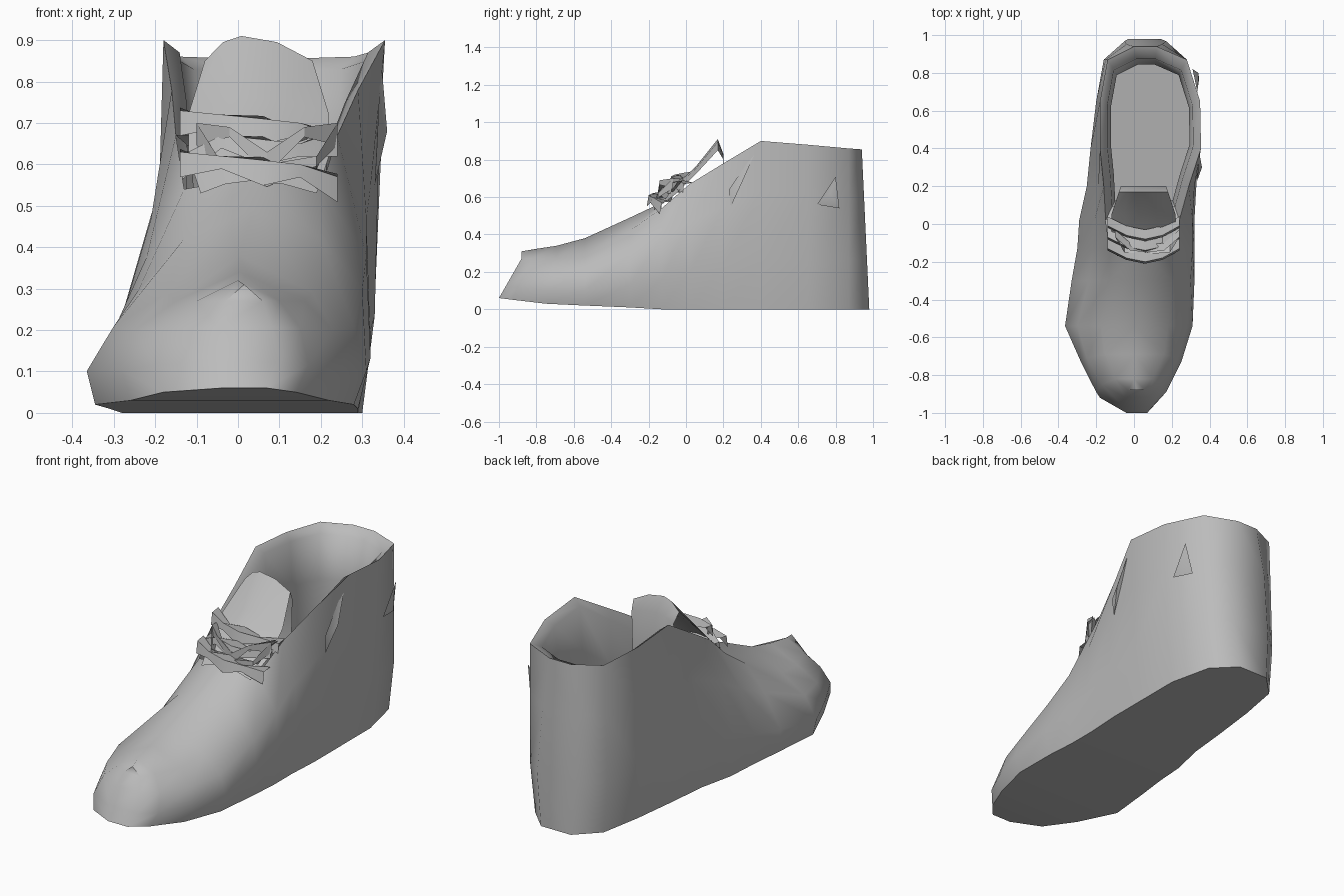
import bpy
from mathutils import Vector

old = bpy.data.objects.get("Cube")
if old:
    bpy.data.objects.remove(old, do_unlink=True)

# One plain grey for the whole boot
grey = bpy.data.materials.new("plain_grey")
grey.use_nodes = True
tone = (0.5, 0.5, 0.5, 1)
grey.diffuse_color = tone
grey.node_tree.nodes["Principled BSDF"].inputs["Base Color"].default_value = tone


def make_part(name, verts, faces, angle=1.1):
    mesh = bpy.data.meshes.new(name)
    mesh.from_pydata(verts, [], faces)
    mesh.validate()
    mesh.materials.append(grey)
    part = bpy.data.objects.new(name, mesh)
    bpy.context.collection.objects.link(part)
    bpy.ops.object.select_all(action="DESELECT")
    part.select_set(True)
    bpy.context.view_layer.objects.active = part
    bpy.ops.object.mode_set(mode="EDIT")
    bpy.ops.mesh.select_all(action="SELECT")
    bpy.ops.mesh.normals_make_consistent(inside=False)
    bpy.ops.object.mode_set(mode="OBJECT")
    bpy.ops.object.shade_smooth_by_angle(angle=angle)
    return part


def bridge(a, b, closed=False):
    count = len(a)
    steps = range(count if closed else count - 1)
    return [(a[i], a[(i + 1) % count], b[(i + 1) % count], b[i]) for i in steps]


# Stations from toe to heel:
# y, lean, sole z, shoulder z, crown z, three left x, three right x
stations = [
    (-1, .12, .06, .27, .31, -.06, -.05, -.03, .1, .08, .06),
    (-.92, .1, .05, .27, .32, -.2, -.17, -.1, .17, .15, .1),
    (-.75, .06, .03, .27, .34, -.28, -.25, -.15, .25, .23, .16),
    (-.54, 0, .02, .29, .38, -.365, -.3, -.17, .31, .28, .18),
    (-.3, 0, .01, .42, .49, -.33, -.24, -.13, .32, .3, .2),
    (-.13, 0, 0, .54, .57, -.3, -.22, -.13, .32, .31, .2),
    (.02, 0, 0, .67, 0, -.29, -.21, -.15, .32, .31, .24),
    (.2, 0, 0, .78, 0, -.25, -.19, -.16, .33, .32, .29),
    (.4, 0, 0, .9, 0, -.23, -.18, -.18, .33, .34, .355),
    (.65, 0, 0, .88, 0, -.2, -.18, -.18, .33, .345, .35),
    (.87, 0, 0, .86, 0, -.16, -.15, -.14, .28, .28, .28),
    (.98, -.04, 0, .855, 0, -.05, -.04, 0, .17, .15, .12),
]
verts, faces, lefts, rights, crowns = [], [], [], [], []


def add(x, y, z):
    verts.append(Vector((x, y, z)))
    return len(verts) - 1


# Outer shell: side walls, sole, toe cap, vamp and heel
for y, lean, base, top, crown, l1, l2, l3, r1, r2, r3 in stations:
    for rail, xs in ((lefts, (l1 + .02, l1, l2, l3)), (rights, (r1 - .03, r1, r2, r3))):
        rail.append([add(x, y + lean * f, base + (top - base) * f)
                     for x, f in zip(xs, (0, .3, .7, 1))])
    if crown:
        crowns.append(add((l3 + r3) / 2, y + lean, crown))
for i in range(len(stations) - 1):
    faces += bridge(lefts[i], lefts[i + 1]) + bridge(rights[i], rights[i + 1])
    faces.append((lefts[i][0], rights[i][0], rights[i + 1][0], lefts[i + 1][0]))
for i in range(len(crowns) - 1):
    for rail in (lefts, rights):
        faces.append((rail[i][3], crowns[i], crowns[i + 1], rail[i + 1][3]))
for end in (0, -1):
    faces += bridge(lefts[end], rights[end])
faces.append((lefts[0][3], crowns[0], rights[0][3]))

# Padded collar and lining, dropping to an insole
opening = len(crowns)
rim = [r[3] for r in lefts[opening:]] + [r[3] for r in reversed(rights[opening:])]
middle = Vector((.08, .5, 0))
last = rim
for shrink, drop in ((.85, .03), (.78, .25), (.8, .5)):
    ring = []
    for v in rim:
        p = middle + (verts[v] - middle) * shrink
        ring.append(add(p.x, p.y, max(verts[v].z - drop, .25)))
    faces += bridge(last, ring, True)
    last = ring
faces.append(last)
make_part("boot_shell", verts, faces)

# Tongue: arched grid that peaks above the throat and folds inside
rows = [(-.17, .53, .14, .03), (-.05, .62, .17, .05), (.05, .72, .17, .04),
        (.17, .85, .13, .06), (.2, .8, .12, .03), (.19, .55, .12, 0)]
tv, tf = [], []
for y, z, half, arch in rows:
    for k in (-1, -.5, 0, .5, 1):
        tv.append((.05 + half * k - arch * (1 - abs(k)) * .7, y, z + arch * (1 - k * k)))
for i in range(len(rows) - 1):
    tf += bridge(range(i * 5, i * 5 + 5), range(i * 5 + 5, i * 5 + 10))
make_part("tongue", tv, tf)


# Flat crumpled lace strips across the throat
def strip(name, path, width):
    sv, sf = [], []
    for n, (x, y, z) in enumerate(path):
        twist = .02 if n % 2 else -.01
        sv += [(x, y - width, z - width * .7 + twist), (x, y - .02, z + .03),
               (x, y + width, z + width * .9 - twist)]
        if n:
            sf += bridge(range(n * 3 - 3, n * 3), range(n * 3, n * 3 + 3))
    make_part(name, sv, sf, .5)


for n, (y, z, slant) in enumerate([(-.14, .57, .03), (-.08, .62, -.03), (-.02, .67, .03)]):
    strip("lace_%d" % (n + 1),
          [(-.14, y + .03, z + slant), (-.04, y - .02, z + .02), (.06, y - .04, z + .01),
           (.15, y - .02, z), (.24, y + .03, z - slant)], .03)

# Bow loops lying over the laces
for side in (-1, 1):
    strip("bow_loop_left" if side > 0 else "bow_loop_right",
          [(.07, -.13, .6), (.07 + side * .09, -.12, .66), (.07 + side * .17, -.05, .67),
           (.07 + side * .12, -.13, .59), (.07, -.14, .57)], .02)

# Loose folds on the outer ankle
make_part("ankle_fold_front", [(.345, .38, .86), (.335, .23, .64), (.33, .24, .55), (.36, .3, .68)],
          [(0, 1, 3), (1, 2, 3), (2, 0, 3)])
make_part("ankle_fold_back", [(.34, .8, .71), (.335, .7, .56), (.31, .82, .54), (.345, .77, .62)],
          [(0, 1, 3), (1, 2, 3), (2, 0, 3)])
